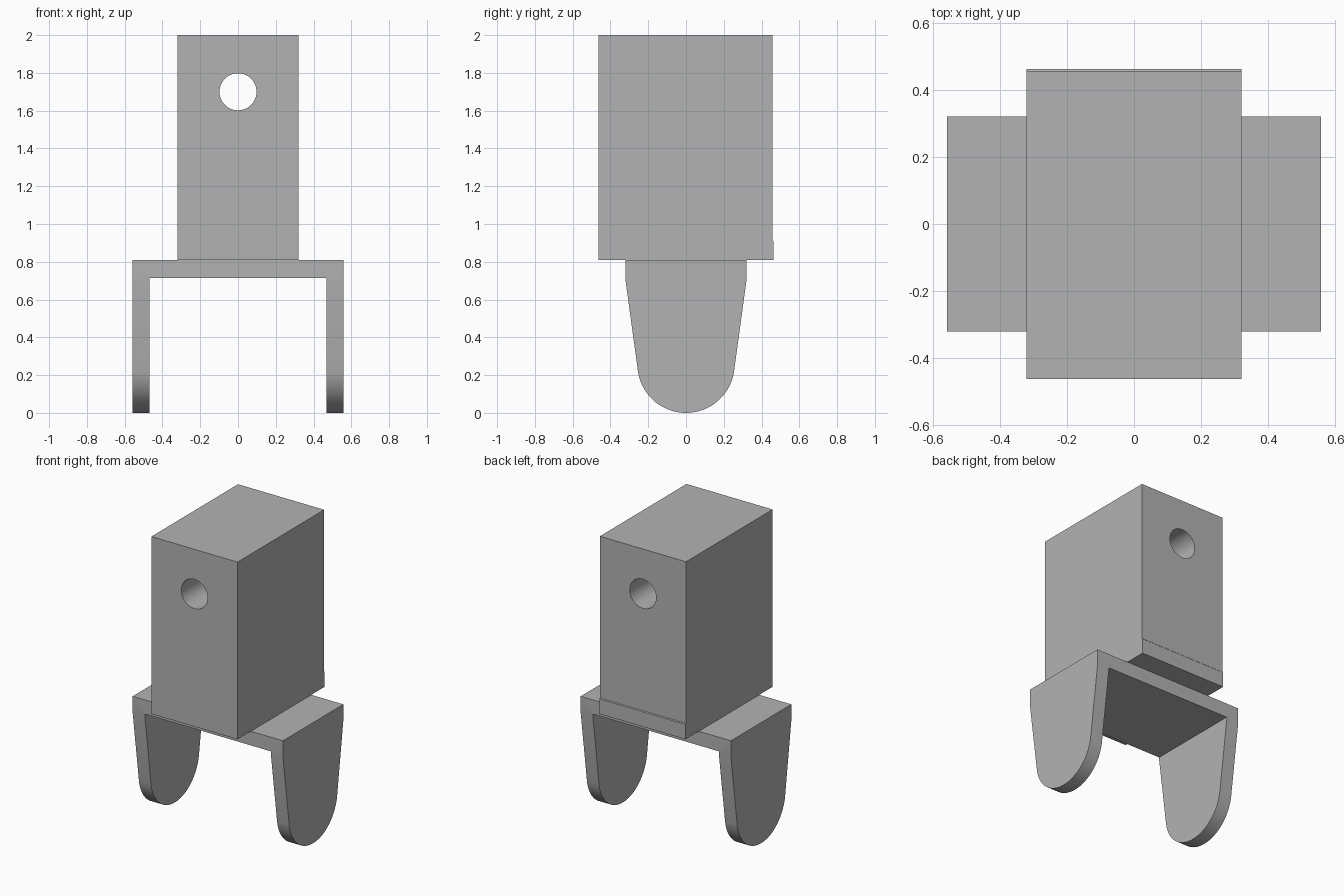
import bpy
import math
from mathutils import Matrix

default = bpy.data.objects.get("Cube")
if default:
    bpy.data.objects.remove(default, do_unlink=True)

grey = bpy.data.materials.new("plain_grey")
grey.use_nodes = True
colour = (0.45, 0.45, 0.45, 1)
grey.diffuse_color = colour
grey.node_tree.nodes["Principled BSDF"].inputs["Base Color"].default_value = colour


def extrude_x(name, profile, half):
    """Solid made by sweeping a (y, z) outline from -half to +half in x."""
    n = len(profile)
    verts = [(x, y, z) for x in (-half, half) for y, z in profile]
    faces = [tuple(reversed(range(n))), tuple(range(n, 2 * n))]
    faces += [(i, (i + 1) % n, n + (i + 1) % n, n + i) for i in range(n)]
    mesh = bpy.data.meshes.new(name)
    mesh.from_pydata(verts, [], faces)
    mesh.materials.append(grey)
    obj = bpy.data.objects.new(name, mesh)
    bpy.context.collection.objects.link(obj)
    return obj


def cut(obj, cutter):
    """Subtract the cutter, then discard it."""
    cutter.hide_render = True
    mod = obj.modifiers.new("cut", 'BOOLEAN')
    mod.operation = 'DIFFERENCE'
    mod.solver = 'EXACT'
    mod.object = cutter
    bpy.ops.object.select_all(action='DESELECT')
    bpy.context.view_layer.objects.active = obj
    obj.select_set(True)
    bpy.ops.object.modifier_apply(modifier=mod.name)
    bpy.data.objects.remove(cutter, do_unlink=True)
    bpy.ops.object.shade_smooth_by_angle(angle=math.radians(30))


# Upper block, with a slight step low on the back, and its cross hole
block = extrude_x("upper_block", [
    (-0.462, 0.81), (0.462, 0.81), (0.462, 0.91), (0.457, 0.915),
    (0.457, 2.0), (-0.462, 2.0)], 0.32)
bpy.ops.mesh.primitive_cylinder_add(
    vertices=64, radius=0.098, depth=1.4, location=(0, 0, 1.7),
    rotation=(math.pi / 2, 0, 0))
drill = bpy.context.object
drill.data.materials.append(grey)
cut(block, drill)

# Fork: tapered outline with a round foot, then the gap between the legs
radius, tilt, steps = 0.257, math.radians(7.7), 48
foot = []
for i in range(steps + 1):
    a = math.pi + tilt + (math.pi - 2 * tilt) * i / steps
    foot.append((radius * math.cos(a), radius + radius * math.sin(a)))
fork = extrude_x("fork", [(0.32, 0.70), (0.32, 0.81), (-0.32, 0.81),
                          (-0.32, 0.70)] + foot, 0.558)
bpy.ops.mesh.primitive_cube_add(size=1)
gap = bpy.context.object
gap.data.transform(Matrix.Translation((0, 0, 0.215))
                   @ Matrix.Diagonal((0.936, 1.0, 1.0, 1.0)))
gap.data.materials.append(grey)
cut(fork, gap)
